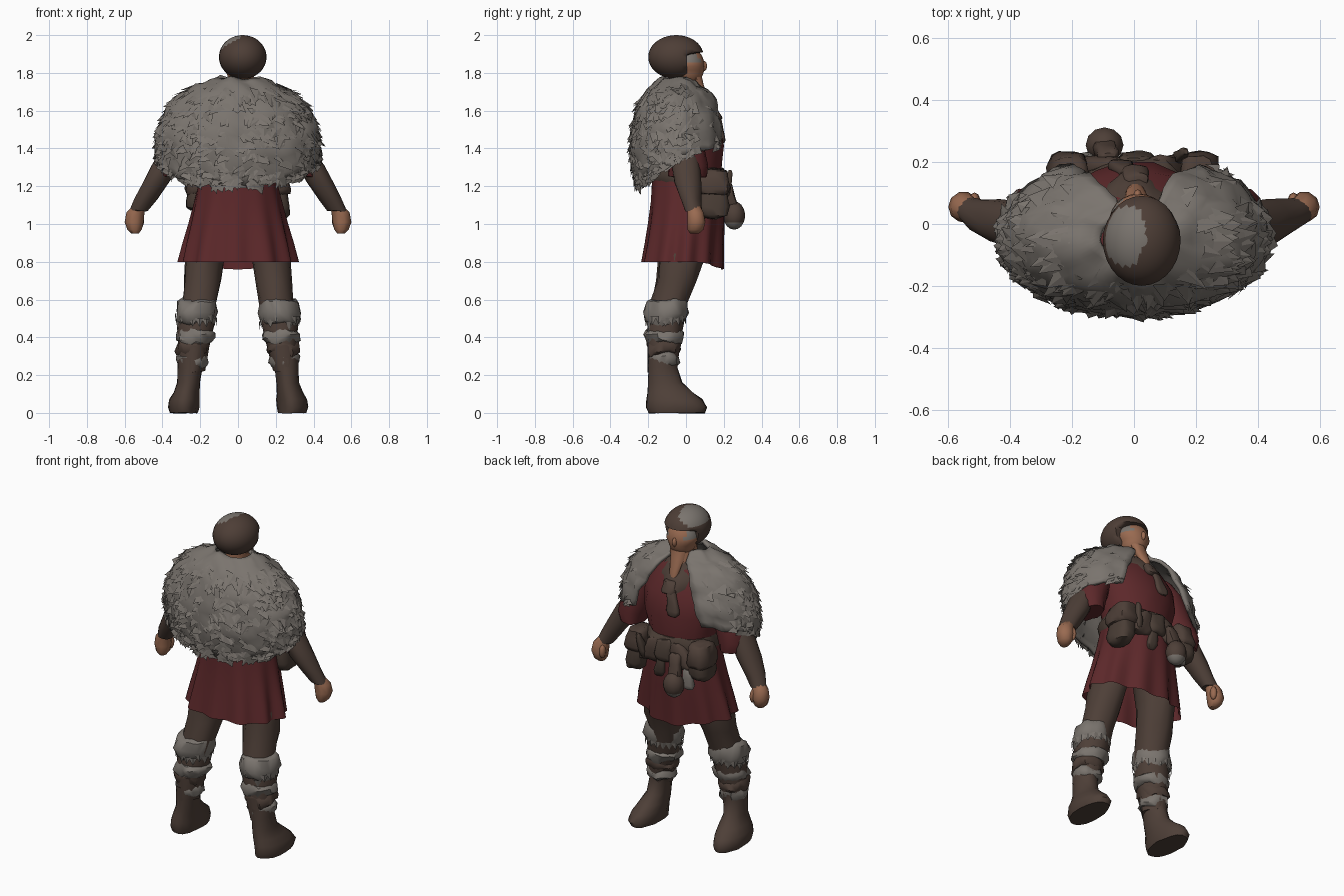
import bpy, bmesh, math, random
from mathutils import Vector, noise

random.seed(4)
if "Cube" in bpy.data.objects:
    bpy.data.objects.remove(bpy.data.objects["Cube"])


def material(name, rgb):
    m = bpy.data.materials.new(name)
    m.use_nodes = True
    m.diffuse_color = (*rgb, 1)
    m.node_tree.nodes["Principled BSDF"].inputs["Base Color"].default_value = (*rgb, 1)
    return m


BROWN = material("brown wool", (0.076, 0.05, 0.039))
LEATHER = material("leather", (0.068, 0.047, 0.036))
RED = material("dark red cloth", (0.107, 0.021, 0.023))
FUR = material("grey fur", (0.195, 0.175, 0.156))
SKIN = material("skin", (0.32, 0.145, 0.082))
HAIR = material("hair", (0.075, 0.048, 0.037))


def finish(bm, name, mats, angle=50, rule=None):
    """Turn a bmesh into a named object, with materials chosen by a face rule."""
    bmesh.ops.recalc_face_normals(bm, faces=bm.faces)
    bm.normal_update()
    for f in bm.faces:
        f.smooth = angle > 0
        if rule:
            f.material_index = rule(f)
    me = bpy.data.meshes.new(name)
    bm.to_mesh(me)
    bm.free()
    for m in mats:
        me.materials.append(m)
    if angle:
        me.set_sharp_from_angle(angle=math.radians(angle))
    ob = bpy.data.objects.new(name, me)
    bpy.context.collection.objects.link(ob)
    return ob


def loft(name, rings, mat, s=1, n=16, lump=0.0, pleat=None, caps=True):
    """Skin level ellipses given as (x, y, z, rx, ry); s mirrors in x."""
    bm = bmesh.new()
    rows = []
    for i, (x, y, z, rx, ry) in enumerate(rings):
        row = []
        for k in range(n):
            a = math.tau * k / n
            r, dz = pleat(a, i / (len(rings) - 1)) if pleat else (1, 0)
            p = Vector((s * (x + rx * r * math.cos(a)), y + ry * r * math.sin(a), z + dz))
            row.append(bm.verts.new(p + lump * noise.noise_vector(p * 18)))
        rows.append(row)
    for a, b in zip(rows, rows[1:]):
        for k in range(n):
            bm.faces.new((a[k], a[(k + 1) % n], b[(k + 1) % n], b[k]))
    if caps:
        bm.faces.new(rows[0])
        bm.faces.new(rows[-1])
    return finish(bm, name, [mat])


def bundle(name, top, bottom, rx, ry, mat, s=1):
    """A soft lumpy bag or cloth end hanging from top to bottom, squared in plan."""
    top, bottom = Vector(top), Vector(bottom)
    rings = [(*top.lerp(bottom, t), rx * k, ry * k)
             for t, k in ((0, .55), (.1, .85), (.4, .95), (.75, 1.05), (.93, .9), (1, .5))]
    square = lambda a, v: (1 / (math.cos(a) ** 4 + math.sin(a) ** 4) ** 0.25, 0)
    return loft(name, rings, mat, s, 16, 0.012, square)


def ball(name, loc, size, mats, seg=16, shape=None, rule=None):
    bm = bmesh.new()
    bmesh.ops.create_uvsphere(bm, u_segments=seg, v_segments=seg * 3 // 4, radius=1)
    for v in bm.verts:
        v.co = Vector(loc) + Vector(a * b for a, b in zip(v.co, size))
        if shape:
            shape(v.co)
    return finish(bm, name, mats, 60, rule)


def tuft(bm, base, tip, out, width):
    """One folded pointed lock of fur."""
    side = (tip - base).cross(out).normalized() * width / 2
    l, m, r, t = [bm.verts.new(p) for p in
                  (base - side, base + out * 0.008, base + side, tip)]
    bm.faces.new((l, m, t))
    bm.faces.new((m, r, t))


# Fur cape: a dome open in a V at the chest, longest down the back
PROFILE = [(1.77, .25), (1.745, .4), (1.7, .61), (1.65, .75), (1.6, .84), (1.5, .93),
           (1.4, .97), (1.3, .93), (1.1, .72)]


def cape_point(a, v):
    c = math.cos(a)
    hem = 1.35 - 0.14 * max(0, c) ** 0.8 + 0.085 * max(0, -c)
    z = 1.77 + (hem - 1.77) * v
    r = PROFILE[-1][1]
    for (z0, r0), (z1, r1) in zip(PROFILE, PROFILE[1:]):
        if z >= z1:
            r = r0 + (r1 - r0) * (z0 - z) / (z0 - z1)
            break
    ry = 0.245 if c > 0 else 0.285
    return Vector((0.445 * r * math.sin(a), -0.05 - ry * r * c, z))


bm = bmesh.new()
COLS, ROWS = 48, 16
grid = []
for j in range(ROWS + 1):
    v = (j / ROWS) ** 1.3
    end = math.radians(164 - 16 * v)
    row = []
    for i in range(COLS + 1):
        p = cape_point(end * (2 * i / COLS - 1), v)
        row.append(bm.verts.new(p + 0.022 * noise.noise_vector(p * 15)))
    grid.append(row)
for j in range(ROWS):
    for i in range(COLS):
        bm.faces.new((grid[j][i], grid[j][i + 1], grid[j + 1][i + 1], grid[j + 1][i]))
cape = finish(bm, "fur_cape", [FUR], 60)
thick = cape.modifiers.new("thickness", 'SOLIDIFY')
thick.thickness = 0.02
thick.offset = 0

bm = bmesh.new()
for k in range(620):
    a = random.uniform(-1, 1) * math.radians(112 if k % 9 else 145)
    v = random.uniform(0.05, 1.0) ** 0.8 if k > 110 else random.uniform(0.93, 1.0)
    base = cape_point(a, v)
    out = Vector((base.x * 0.6, base.y + 0.05, 0.08)).normalized()
    tip = cape_point(a + random.uniform(-.16, .16), v + random.uniform(.06, .13))
    tuft(bm, base + out * 0.004, tip + out * random.uniform(.012, .038), out,
         random.uniform(.05, .1))
finish(bm, "cape_tufts", [FUR], 0)

# Tunic body and pleated skirt
loft("tunic_body", [(0, .02, 1.15, .2, .17), (0, .02, 1.28, .2, .17), (0, .02, 1.42, .24, .18),
                    (0, .01, 1.54, .25, .16), (0, -.02, 1.66, .17, .12), (0, -.03, 1.72, .08, .08)],
     RED, n=24, lump=0.012)


def pleats(a, v):
    fold = 0.055 * v * math.sin(11 * a + 0.6) + 0.03 * v * math.sin(5 * a)
    return 1 + fold, -0.04 * v * max(0, math.sin(a)) ** 3


loft("tunic_skirt", [(0, .01, 1.23, .205, .19), (0, .01, 1.12, .23, .195), (0, 0, 1.0, .258, .2),
                     (0, -.01, .9, .283, .205), (0, -.02, .8, .304, .212)],
     RED, n=88, pleat=pleats, caps=False)

# Belt, pouches and hanging gear
loft("belt", [(0, .018, 1.2, .205, .187), (0, .018, 1.225, .218, .2), (0, .018, 1.265, .217, .2),
              (0, .015, 1.295, .205, .18)], LEATHER, n=28, lump=0.014)
for s, side, low in ((1, "left", 1.03), (-1, "right", 1.075)):
    bundle(side + "_pouch", (.2, .14, 1.26), (.225, .145, low), .052, .08, LEATHER, s)
    bundle(side + "_pouch_flap", (.2, .14, 1.29), (.218, .145, 1.15), .062, .088, BROWN, s)
    bundle(side + "_sash_fold", (.05, .185, 1.27), (.12, .18, 1.12), .07, .036, BROWN, s)
bundle("belt_knot", (0, .2, 1.28), (.01, .205, 1.15), .055, .03, LEATHER)
bundle("belt_tail", (.02, .2, 1.2), (.045, .2, 1.04), .032, .018, LEATHER)
bundle("knife_handle", (.165, .235, 1.28), (.14, .2, 1.14), .017, .02, LEATHER)
bundle("pouch_strap", (-.08, .21, 1.22), (-.095, .25, 1.08), .035, .03, BROWN)
bundle("fur_scrap", (-.155, .205, 1.14), (-.165, .215, 1.02), .032, .022, FUR)
ball("hanging_pouch", (-.095, .255, 1.045), (.062, .058, .075), [BROWN, FUR], 12,
     rule=lambda f: int(f.calc_center_median().z < 1.0))

# Neck, beard and scarf
loft("neck", [(0, .0, 1.6, .075, .1), (0, .0, 1.72, .068, .08), (.015, -.01, 1.82, .06, .07)],
     SKIN, n=14)
loft("beard", [(.005, .125, 1.6, .018, .015), (.005, .1, 1.67, .032, .022),
               (.01, .065, 1.74, .046, .03), (.015, .055, 1.78, .05, .03)], SKIN, n=10, lump=0.008)
loft("scarf", [(0, .0, 1.53, .12, .165), (0, .0, 1.58, .14, .165), (0, .0, 1.63, .13, .135),
               (0, -.01, 1.68, .12, .1), (0, -.02, 1.72, .09, .075)], BROWN, n=24, lump=0.025)
bundle("scarf_knot", (.01, .135, 1.62), (0, .165, 1.55), .045, .03, BROWN)
bundle("scarf_end", (-.02, .165, 1.57), (-.05, .195, 1.43), .035, .018, BROWN)


# Head: face with grey temples, nose, and a cap of hair with a grey patch
def jaw(p):
    if p.z < 1.82:
        p.x = 0.015 + (p.x - 0.015) * 0.86


def temple(f):
    c = f.calc_center_median()
    return int(c.z > 1.86 and abs(c.x - .015) > .055)


def hairline(p):
    if p.z < 1.895:
        p.y = min(p.y, 0.005)
    elif p.y > 0.06:
        p.y = 0.06 + (p.y - 0.06) * 0.95


ball("face", (.015, .008, 1.835), (.095, .09, .105), [SKIN, FUR], 22, jaw, temple)
ball("nose", (.012, .092, 1.836), (.014, .02, .028), [SKIN], 10)
PATCH = Vector((-.54, .1, .83))
ball("hair", (.025, -.052, 1.884), (.126, .148, .116), [HAIR, FUR], 28, hairline,
     lambda f: int(f.normal.dot(PATCH) > 0.79))

for s, side in ((1, "left"), (-1, "right")):
    # Arms and hands
    loft(side + "_sleeve", [(.2, -.02, 1.64, .07, .07), (.26, -.02, 1.57, .1, .09),
                            (.31, -.01, 1.42, .1, .105), (.34, .01, 1.31, .09, .11),
                            (.345, .01, 1.25, .075, .1)], RED, s, lump=0.014)
    loft(side + "_forearm", [(.34, .0, 1.4, .06, .06), (.388, .0, 1.31, .072, .076),
                             (.435, .01, 1.22, .071, .07), (.49, .025, 1.13, .06, .055),
                             (.525, .04, 1.07, .05, .045)], BROWN, s, lump=0.008)
    loft(side + "_hand", [(.52, .04, 1.1, .035, .035), (.543, .05, 1.06, .048, .045),
                          (.55, .055, 1.01, .05, .05), (.548, .05, .97, .038, .044),
                          (.545, .045, .95, .02, .025)], SKIN, s, 10)
    ball(side + "_thumb", (s * .515, .08, 1.02), (.018, .022, .042), [SKIN], 8)

    # Legs and boots
    loft(side + "_leg", [(.13, .0, 1.0, .1, .12), (.175, -.02, .84, .105, .12),
                         (.19, -.05, .7, .098, .105), (.205, -.09, .58, .09, .098),
                         (.225, -.11, .46, .095, .095), (.235, -.12, .35, .082, .085),
                         (.25, -.125, .22, .066, .075)], BROWN, s, lump=0.014)
    loft(side + "_boot", [(.287, -.05, .0, .076, .152), (.289, -.05, .03, .083, .163),
                          (.284, -.06, .07, .08, .15), (.273, -.085, .11, .07, .12),
                          (.262, -.11, .16, .06, .09), (.256, -.122, .24, .064, .078),
                          (.25, -.122, .29, .072, .08)], BROWN, s, 18, 0.006)

    # Fur cuff below the knee and cloth wraps down the shin
    loft(side + "_knee_cuff", [(.215, -.095, .6, .085, .09), (.218, -.1, .585, .1, .105),
                               (.222, -.108, .53, .11, .115), (.225, -.11, .49, .1, .105),
                               (.228, -.11, .47, .085, .09)], FUR, s, 22, 0.02)
    bm = bmesh.new()
    for k in range(18):
        a = math.tau * k / 18
        out = Vector((math.cos(a), math.sin(a), 0))
        base = Vector((s * .222, -.108, random.uniform(.48, .53))) + out * .104
        tuft(bm, base, base + out * random.uniform(-.004, .008) - Vector((0, 0, .045)), out, .05)
    finish(bm, side + "_cuff_tufts", [FUR], 0)
    for j, (x, z, r, mat) in enumerate(((.228, .405, .1, FUR), (.24, .345, .088, BROWN),
                                        (.246, .282, .081, FUR))):
        loft(f"{side}_shin_wrap_{j + 1}", [(x, -.118, z - .035, r * .85, r * .88),
                                           (x, -.118, z - .015, r, r), (x, -.118, z + .015, r, r),
                                           (x, -.118, z + .035, r * .85, r * .88)], mat, s, 18, 0.022)
